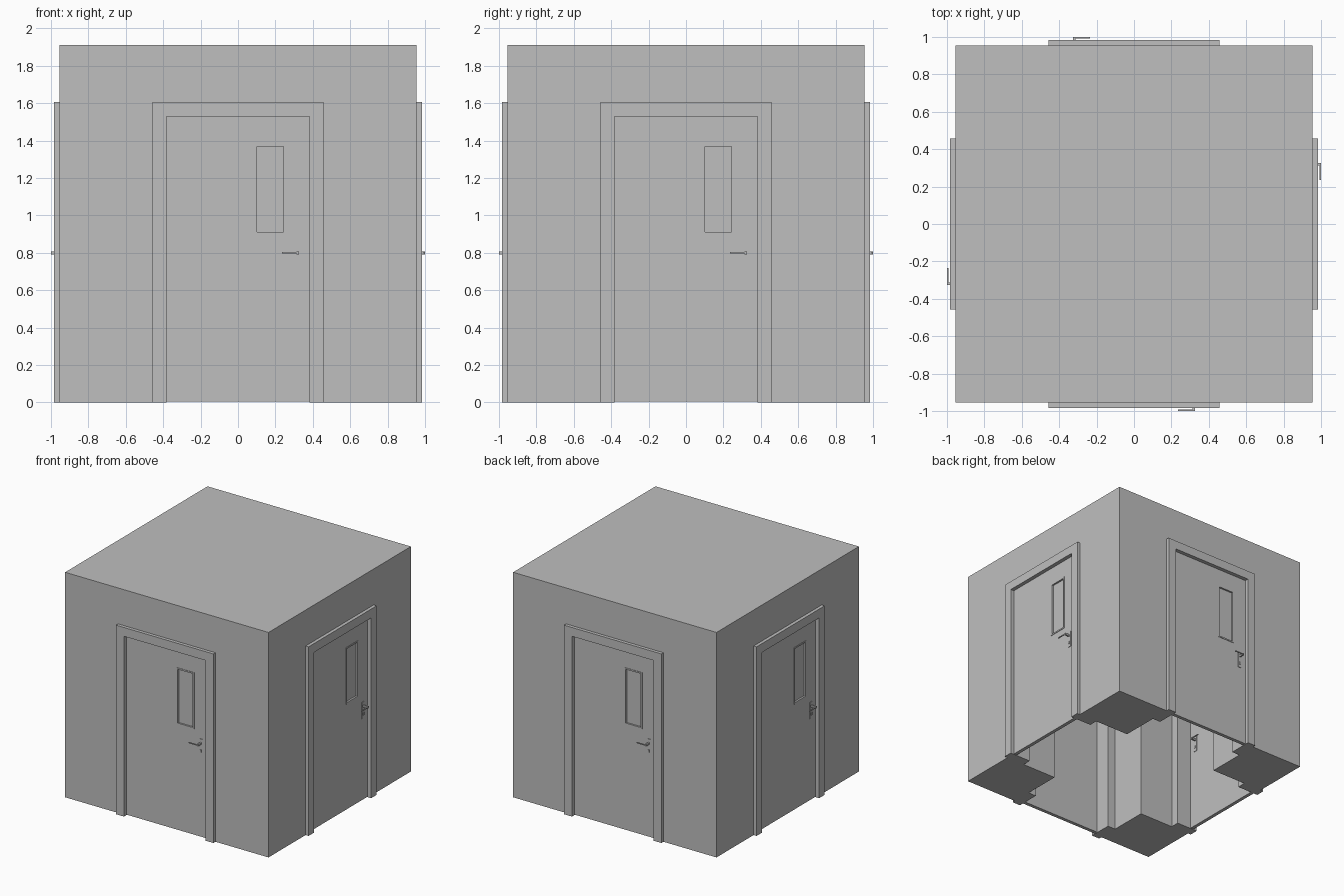
import bpy
import bmesh
from math import pi
from mathutils import Matrix

cube = bpy.data.objects.get("Cube")
if cube:
    bpy.data.objects.remove(cube, do_unlink=True)

GREY = (0.52, 0.52, 0.52, 1)
grey = bpy.data.materials.new("plain_grey")
grey.use_nodes = True
grey.diffuse_color = GREY
grey.node_tree.nodes["Principled BSDF"].inputs["Base Color"].default_value = GREY

HALF = 0.955        # half width of the block
TOP = 1.91
FRAME = 0.457       # outer half width of a door frame
FRAME_TOP = 1.605
OPEN = 0.382        # half width of a doorway
OPEN_TOP = 1.53
LEAF = (-0.95, -0.92)   # outer and inner faces of a door leaf


def finish(name, bm, turn=0):
    bmesh.ops.recalc_face_normals(bm, faces=bm.faces)
    bmesh.ops.transform(bm, matrix=Matrix.Rotation(turn, 4, "Z"), verts=bm.verts)
    mesh = bpy.data.meshes.new(name)
    bm.to_mesh(mesh)
    bm.free()
    mesh.materials.append(grey)
    ob = bpy.data.objects.new(name, mesh)
    bpy.context.collection.objects.link(ob)
    return ob


def add_box(bm, x, y, z):
    size = [b - a for a, b in (x, y, z)]
    mid = [(a + b) / 2 for a, b in (x, y, z)]
    bmesh.ops.create_cube(bm, size=1, matrix=Matrix.Translation(mid) @ Matrix.Diagonal((*size, 1)))


def box(name, x, y, z, turn=0):
    bm = bmesh.new()
    add_box(bm, x, y, z)
    return finish(name, bm, turn)


def panel(name, xs, zs, holes, y, turn):
    """Upright slab made of grid cells, leaving out the holes."""
    bm = bmesh.new()
    for i in range(len(xs) - 1):
        for j in range(len(zs) - 1):
            if (i, j) not in holes:
                corners = ((i, j), (i + 1, j), (i + 1, j + 1), (i, j + 1))
                bm.faces.new([bm.verts.new((xs[a], y[0], zs[b])) for a, b in corners])
    bmesh.ops.remove_doubles(bm, verts=bm.verts, dist=1e-5)
    out = bmesh.ops.extrude_face_region(bm, geom=bm.faces[:], use_keep_orig=True)
    moved = [v for v in out["geom"] if isinstance(v, bmesh.types.BMVert)]
    bmesh.ops.translate(bm, verts=moved, vec=(0, y[1] - y[0], 0))
    return finish(name, bm, turn)


def handle(name, face, out, turn):
    """Back plate, spindle, lever and lock on one face of a leaf."""
    bm = bmesh.new()

    def part(x, near, far, z):
        add_box(bm, x, sorted((face + out * near, face + out * far)), z)

    part((0.303, 0.337), 0, 0.004, (0.695, 0.835))
    part((0.312, 0.326), 0, 0.05, (0.791, 0.807))
    part((0.235, 0.314), 0.042, 0.05, (0.795, 0.803))
    part((0.315, 0.325), 0, 0.009, (0.722, 0.745))
    finish(name, bm, turn)


# Block with two crossing passages cut through it
shell = box("wall_block", (-HALF, HALF), (-HALF, HALF), (0, TOP))
for turn in (0, pi / 2):
    cutter = box("passage_cutter", (-FRAME, FRAME), (-2, 2), (-1, FRAME_TOP), turn)
    cutter.hide_render = True
    mod = shell.modifiers.new("passage", "BOOLEAN")
    mod.operation = "DIFFERENCE"
    mod.solver = "EXACT"
    mod.object = cutter
    bpy.context.view_layer.objects.active = shell
    bpy.ops.object.modifier_apply(modifier=mod.name)
    bpy.data.objects.remove(cutter, do_unlink=True)

# One door on each side
WIN_X = (0.09, 0.255)
WIN_Z = (0.90, 1.38)
BEAD = 0.012
for n, side in enumerate(("front", "left", "back", "right")):
    turn = n * pi / 2
    panel(side + "_door_frame", (-FRAME, -OPEN, OPEN, FRAME), (0, OPEN_TOP, FRAME_TOP),
          {(1, 0)}, (-HALF - 0.028, -HALF + 0.172), turn)
    panel(side + "_door_leaf", (-OPEN, *WIN_X, OPEN), (0.004, *WIN_Z, OPEN_TOP),
          {(1, 1)}, LEAF, turn)
    panel(side + "_window_bead",
          (WIN_X[0], WIN_X[0] + BEAD, WIN_X[1] - BEAD, WIN_X[1]),
          (WIN_Z[0], WIN_Z[0] + BEAD, WIN_Z[1] - BEAD, WIN_Z[1]),
          {(1, 1)}, (LEAF[0] - 0.004, LEAF[1] + 0.004), turn)
    box(side + "_window_pane", (WIN_X[0] + BEAD, WIN_X[1] - BEAD), (-0.939, -0.931),
        (WIN_Z[0] + BEAD, WIN_Z[1] - BEAD), turn)
    handle(side + "_outer_handle", LEAF[0], -1, turn)
    handle(side + "_inner_handle", LEAF[1], 1, turn)
